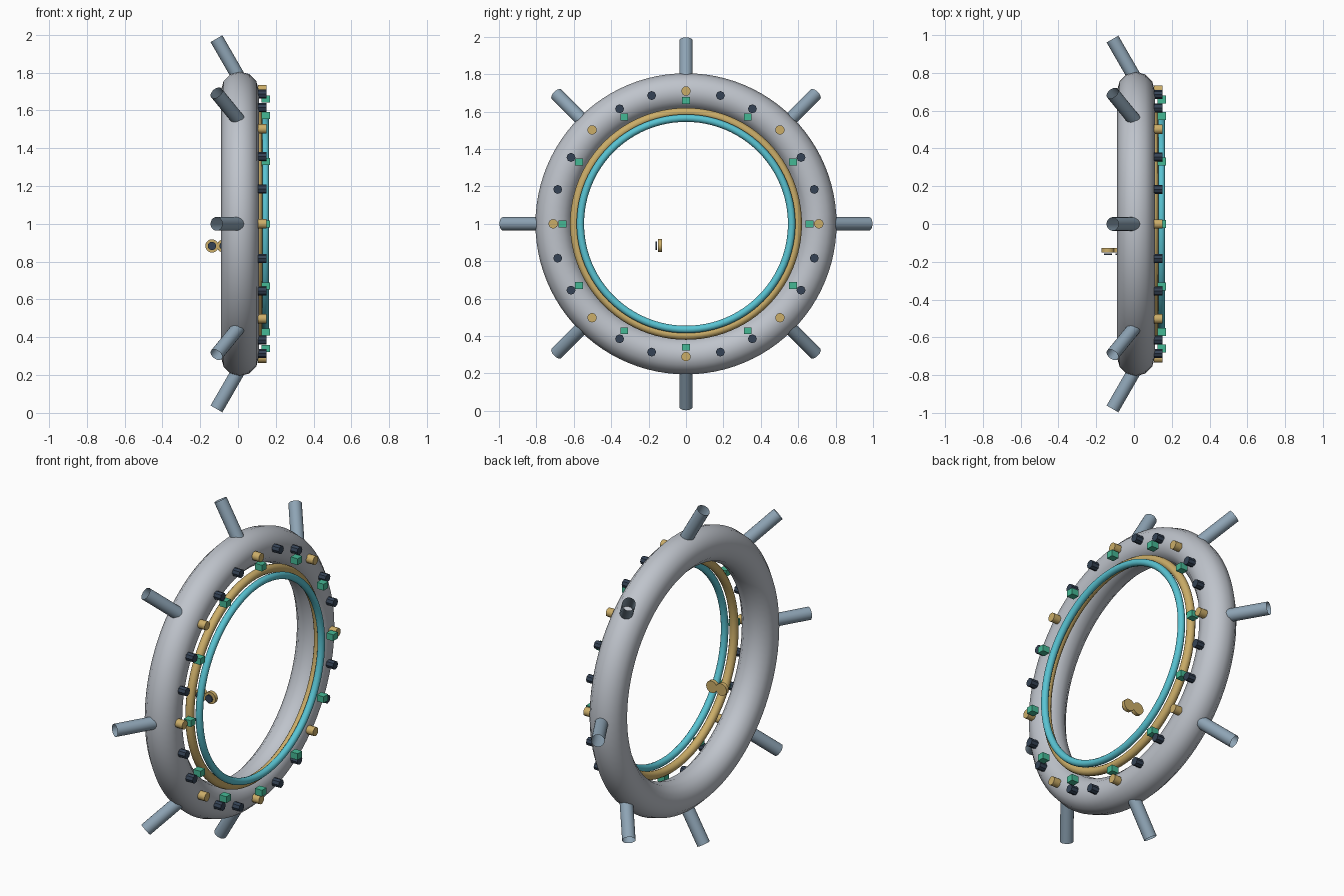
import bpy
from math import pi, sin, cos, radians
from mathutils import Vector

cube = bpy.data.objects.get("Cube")
if cube:
    bpy.data.objects.remove(cube, do_unlink=True)

CENTRE = Vector((0, 0, 1))
AXIS_X = (0, pi / 2, 0)


def material(name, rgb):
    m = bpy.data.materials.new(name)
    m.use_nodes = True
    m.diffuse_color = (*rgb, 1)
    m.node_tree.nodes["Principled BSDF"].inputs["Base Color"].default_value = (*rgb, 1)
    return m


HULL = material("pale grey", (0.52, 0.55, 0.60))
STEEL = material("blue grey", (0.27, 0.37, 0.46))
GOLD = material("gold", (0.60, 0.42, 0.14))
CYAN = material("cyan", (0.10, 0.55, 0.65))
TEAL = material("teal green", (0.06, 0.48, 0.30))
NAVY = material("dark navy", (0.035, 0.055, 0.09))


def finish(name, mat, smooth=True):
    ob = bpy.context.object
    ob.name = name
    ob.data.materials.append(mat)
    if smooth:
        bpy.ops.object.shade_smooth_by_angle(angle=radians(40))
    return ob


def hoop(name, mat, x, major, minor, sides):
    bpy.ops.mesh.primitive_torus_add(
        location=CENTRE + Vector((x, 0, 0)), rotation=AXIS_X,
        major_radius=major, minor_radius=minor,
        major_segments=96, minor_segments=sides)
    finish(name, mat)


def rod(name, mat, start, end, radius, sides, cap="NGON", smooth=True):
    start, end = Vector(start), Vector(end)
    way = end - start
    bpy.ops.mesh.primitive_cylinder_add(
        vertices=sides, radius=radius, depth=way.length, end_fill_type=cap,
        location=(start + end) / 2,
        rotation=way.to_track_quat("Z", "Y").to_euler())
    finish(name, mat, smooth)


def polar(x, radius, angle):
    return CENTRE + Vector((x, radius * sin(angle), radius * cos(angle)))


# Main ring and the two trim hoops on its +x face
hoop("main_ring", HULL, 0.01, 0.705, 0.10, 12)
hoop("gold_hoop", GOLD, 0.105, 0.596, 0.024, 12)
hoop("cyan_hoop", CYAN, 0.145, 0.565, 0.02, 12)

# Open tubes splayed backwards around the rim
for i in range(8):
    a = i * pi / 4
    rod(f"rim_tube_{i}", STEEL, polar(0.024, 0.74, a), polar(-0.114, 0.979, a),
        0.036, 20, cap="NOTHING")

# Studs: every third one is gold
for i in range(24):
    a = i * pi / 12
    gold = i % 3 == 0
    rod(f"gold_stud_{i}" if gold else f"dark_stud_{i}", GOLD if gold else NAVY,
        polar(0.107, 0.71, a), polar(0.152, 0.71, a),
        0.025 if gold else 0.024, 14 if gold else 8, smooth=gold)

# Small square lamps
for i in range(12):
    bpy.ops.mesh.primitive_cube_add(size=1, location=polar(0.148, 0.66, i * pi / 6))
    bpy.context.object.scale = (0.045, 0.042, 0.037)
    finish(f"square_lamp_{i}", TEAL, smooth=False)

# Pair of small dials inside the opening
for side, x in (("outer", -0.138), ("inner", -0.076)):
    rod(f"{side}_dial", GOLD, (x, -0.128, 0.883), (x, -0.150, 0.883), 0.035, 20)
    rod(f"{side}_dial_face", NAVY, (x, -0.156, 0.883), (x, -0.164, 0.883), 0.022, 16)
